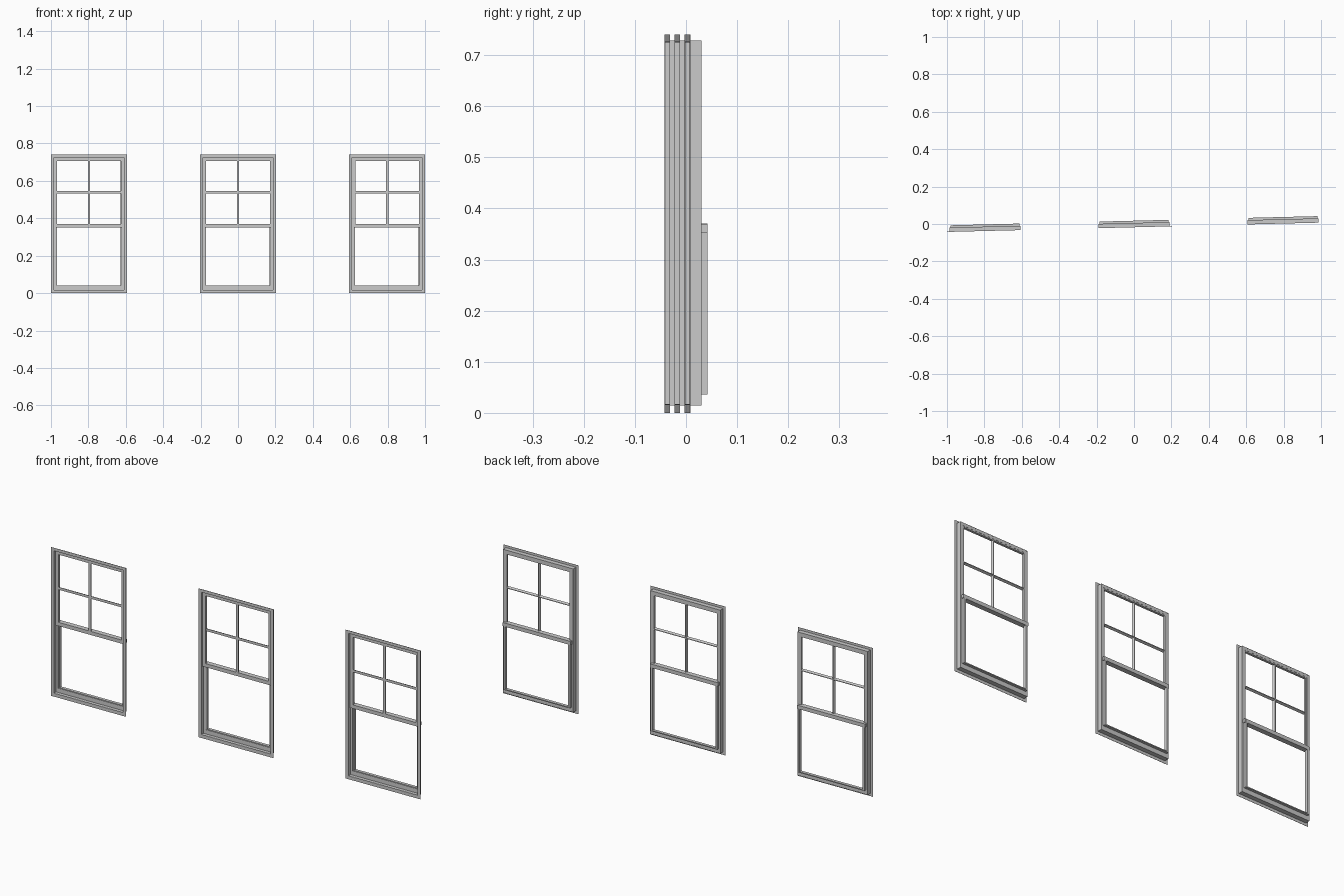
import bpy, bmesh, math
from mathutils import Matrix

if "Cube" in bpy.data.objects:
    bpy.data.objects.remove(bpy.data.objects["Cube"])

# All windows stand in a row that is turned slightly about z
TURN = Matrix.Rotation(math.radians(1.43), 4, 'Z')
F = -0.0175  # front plane


def finish(name, bm, cx):
    bmesh.ops.recalc_face_normals(bm, faces=bm.faces)
    mesh = bpy.data.meshes.new(name)
    bm.to_mesh(mesh)
    bm.free()
    obj = bpy.data.objects.new(name, mesh)
    bpy.context.collection.objects.link(obj)
    obj.matrix_world = TURN @ Matrix.Translation((cx, 0, 0))


def ring(name, cx, outer, inner, y0, y1):
    """Rectangular frame; outer and inner are (half width, bottom, top)."""
    bm = bmesh.new()
    loops = []
    for (w, b, t), y in ((outer, y0), (inner, y0), (inner, y1), (outer, y1)):
        loops.append([bm.verts.new((x, F + y, z))
                      for x, z in ((-w, b), (w, b), (w, t), (-w, t))])
    for k in range(4):
        a, c = loops[k], loops[(k + 1) % 4]
        for i in range(4):
            j = (i + 1) % 4
            bm.faces.new((a[i], a[j], c[j], c[i]))
    finish(name, bm, cx)


def bar(name, cx, x0, x1, y0, y1, z0, z1, taper_x=0, taper_z=0):
    """Box whose back face is narrowed by the taper amounts."""
    bm = bmesh.new()
    m = Matrix.Translation(((x0 + x1) / 2, F + (y0 + y1) / 2, (z0 + z1) / 2)) \
        @ Matrix.Diagonal((x1 - x0, y1 - y0, z1 - z0, 1))
    bmesh.ops.create_cube(bm, size=1, matrix=m)
    for v in bm.verts:
        if v.co.y > F + (y0 + y1) / 2:
            v.co.x -= math.copysign(taper_x, v.co.x - (x0 + x1) / 2)
            v.co.z -= math.copysign(taper_z, v.co.z - (z0 + z1) / 2)
    finish(name, bm, cx)


for side, cx in (("left", -0.797), ("middle", 0), ("right", 0.797)):
    # thin nailing flange and deep, thin-walled frame behind it
    ring(side + "_flange", cx, (0.203, 0, 0.74), (0.188, 0.016, 0.726), 0, 0.001)
    ring(side + "_frame", cx, (0.19, 0.014, 0.728), (0.187, 0.017, 0.725), 0.0005, 0.023)
    ring(side + "_back_stop", cx, (0.1885, 0.0155, 0.7265), (0.176, 0.038, 0.713), 0.017, 0.0228)
    # upper sash recessed behind the frame lip, with tapered cross bars
    ring(side + "_upper_sash", cx, (0.188, 0.352, 0.726), (0.17, 0.37, 0.707), 0.0105, 0.022)
    bar(side + "_upright_bar", cx, -0.0065, 0.0065, 0.0107, 0.0215, 0.369, 0.708, taper_x=0.005)
    bar(side + "_cross_bar", cx, -0.171, 0.171, 0.0107, 0.0215, 0.5325, 0.5455, taper_z=0.005)
    # lower sash projecting at the back, with a slightly wider meeting rail
    ring(side + "_lower_sash", cx, (0.18, 0.036, 0.37), (0.17, 0.041, 0.352), 0.0195, 0.035)
    bar(side + "_meeting_rail", cx, -0.184, 0.184, 0.0225, 0.0346, 0.3525, 0.3695)
